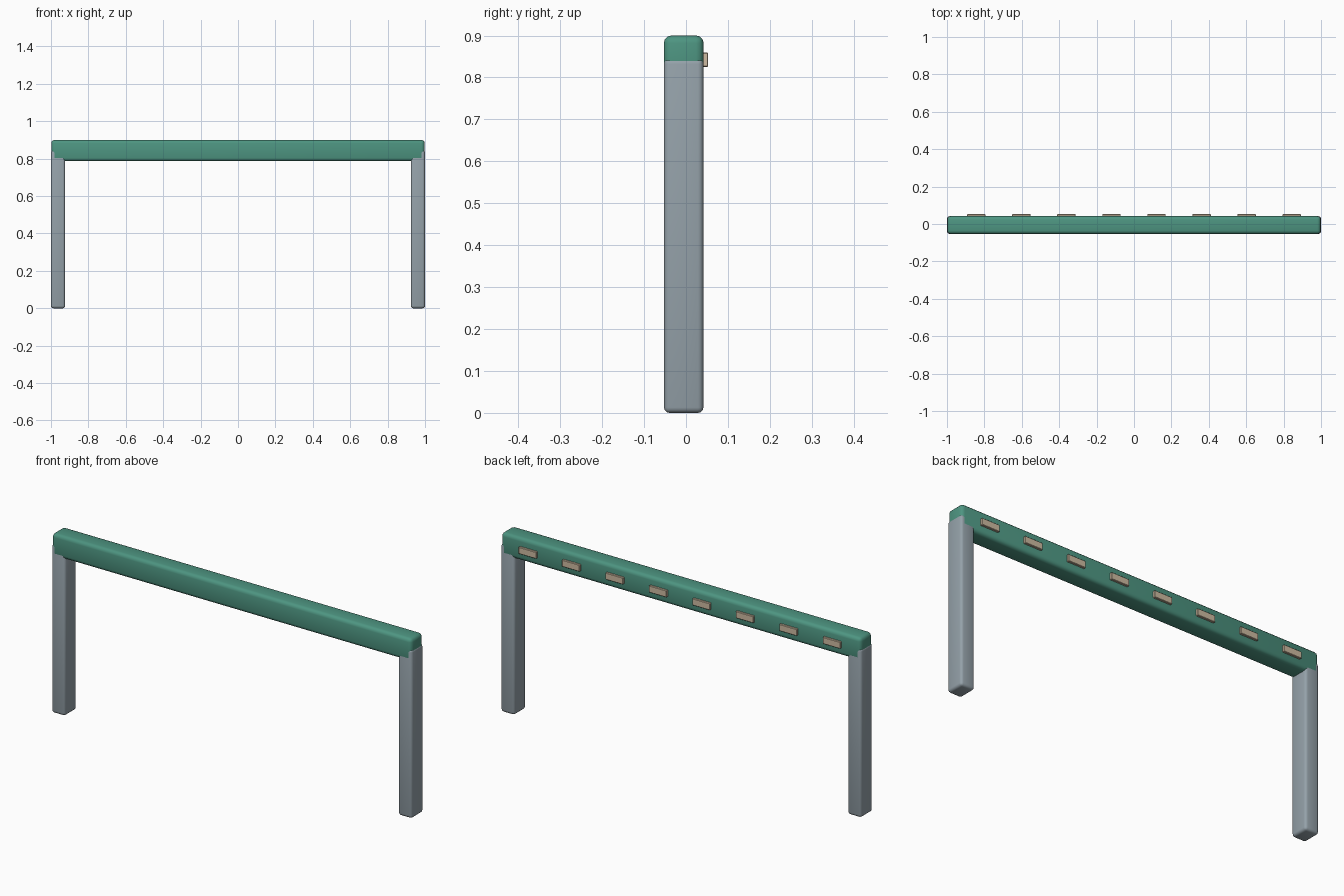
import bpy

cube = bpy.data.objects.get("Cube")
if cube:
    bpy.data.objects.remove(cube, do_unlink=True)


def material(name, rgb):
    m = bpy.data.materials.new(name)
    m.use_nodes = True
    color = (*rgb, 1)
    m.diffuse_color = color
    m.node_tree.nodes["Principled BSDF"].inputs["Base Color"].default_value = color
    return m


green = material("green paint", (0.075, 0.30, 0.22))
grey = material("grey metal", (0.30, 0.36, 0.40))
cream = material("cream plate", (0.62, 0.50, 0.36))


def box(name, low, high, mat, bevel, segments):
    """Rounded box between two opposite corners."""
    center = [(a + b) / 2 for a, b in zip(low, high)]
    bpy.ops.mesh.primitive_cube_add(size=1, location=center)
    ob = bpy.context.object
    ob.name = name
    ob.scale = [b - a for a, b in zip(low, high)]
    bpy.ops.object.transform_apply(location=False, rotation=False, scale=True)
    ob.data.materials.append(mat)
    if bevel:
        mod = ob.modifiers.new("rounded edges", "BEVEL")
        mod.width = bevel
        mod.segments = segments
        bpy.ops.object.modifier_apply(modifier=mod.name)
        bpy.ops.object.shade_smooth_by_angle()
    return ob


# Long horizontal beam
box("beam", (-0.998, -0.053, 0.786), (0.998, 0.042, 0.9), green, 0.018, 3)

# Legs, set into the underside of the beam at both ends
for side, x in (("right", -0.962), ("left", 0.962)):
    box(side + "_leg", (x - 0.038, -0.0525, 0), (x + 0.038, 0.0415, 0.845),
        grey, 0.013, 3)

# Row of small plates along the back of the beam
count = 8
for i in range(count):
    x = (i - (count - 1) / 2) * 0.241
    box(f"back_plate_{i + 1}", (x - 0.049, 0.04, 0.825), (x + 0.049, 0.053, 0.859),
        cream, 0.002, 1)
